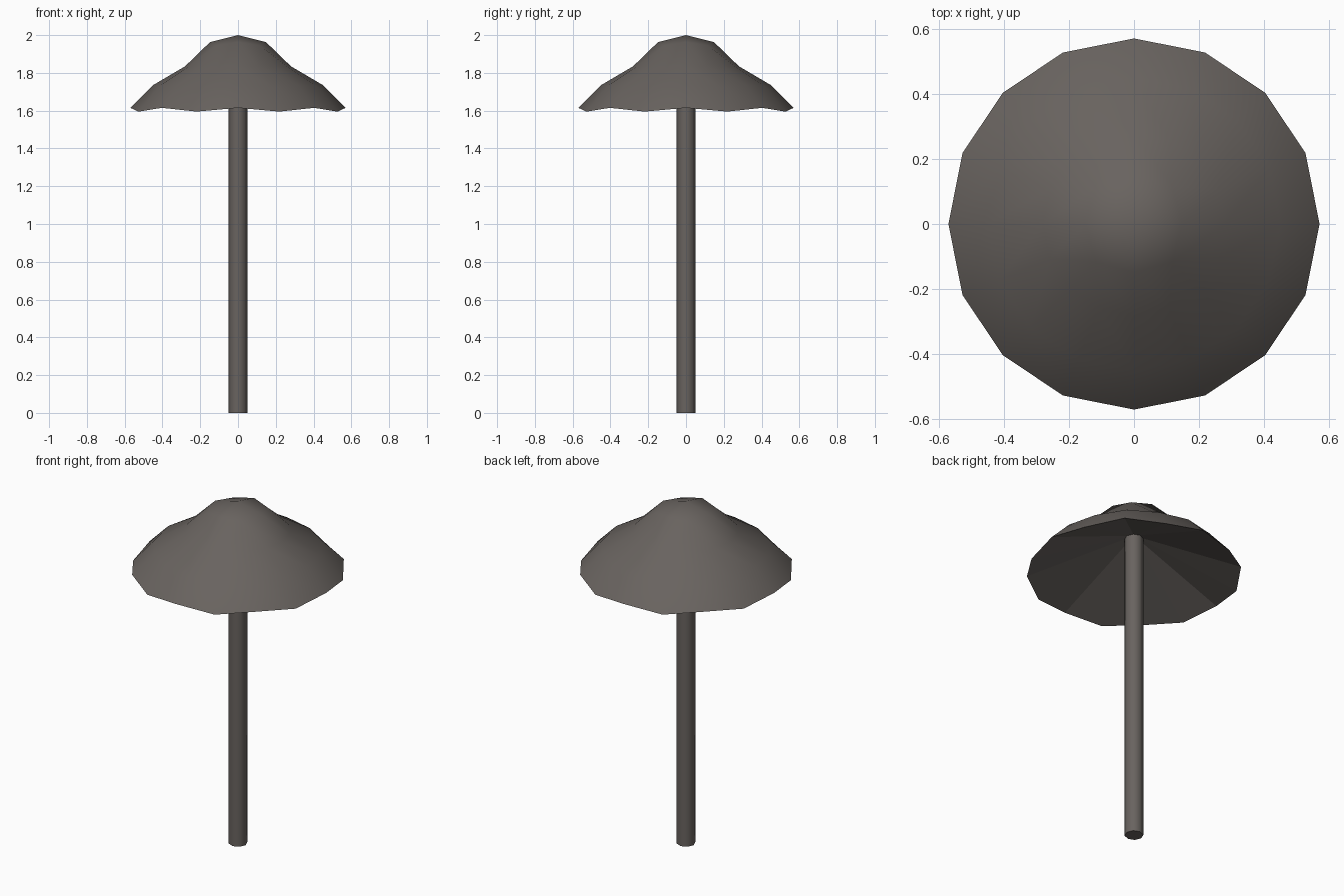
import bpy, bmesh, math

if "Cube" in bpy.data.objects:
    bpy.data.objects.remove(bpy.data.objects["Cube"])

mat = bpy.data.materials.new("warm grey")
mat.diffuse_color = (0.14, 0.125, 0.115, 1)
mat.use_nodes = True
mat.node_tree.nodes["Principled BSDF"].inputs["Base Color"].default_value = mat.diffuse_color


def finish(bm, name):
    bmesh.ops.recalc_face_normals(bm, faces=bm.faces)
    me = bpy.data.meshes.new(name)
    bm.to_mesh(me)
    bm.free()
    me.materials.append(mat)
    ob = bpy.data.objects.new(name, me)
    bpy.context.collection.objects.link(ob)
    return ob


# cap: 3x3 crown grid, then 16-sided rings down to a wavy rim
bm = bmesh.new()
N = 16


def ring(r, z, z_odd):
    return [bm.verts.new((r * math.cos(2 * math.pi * i / N), r * math.sin(2 * math.pi * i / N),
                          z_odd if i % 2 else z)) for i in range(N)]


centre = bm.verts.new((0, 0, 2.0))
inner = []
for i in range(8):
    r, z = (0.165, 1.945) if i % 2 else (0.148, 1.963)
    a = i * math.pi / 4
    inner.append(bm.verts.new((r * math.cos(a), r * math.sin(a), z)))
neck = ring(0.28, 1.835, 1.835)
mid = ring(0.45, 1.735, 1.73)
rim = ring(0.57, 1.615, 1.595)

for k in range(4):
    e, c, e2 = inner[2 * k], inner[2 * k + 1], inner[(2 * k + 2) % 8]
    bm.faces.new((centre, e, c, e2))
    n = [neck[(4 * k + j) % N] for j in range(5)]
    bm.faces.new((e, n[0], n[1], c))
    bm.faces.new((c, n[1], n[2], n[3]))
    bm.faces.new((c, n[3], n[4], e2))
for a, b in ((neck, mid), (mid, rim)):
    for i in range(N):
        j = (i + 1) % N
        bm.faces.new((a[i], b[i], b[j], a[j]))
for f in bm.faces:
    f.smooth = True

# hollow underside of the cap
under = bm.verts.new((0, 0, 1.835))
for i in range(N):
    bm.faces.new((under, rim[(i + 1) % N], rim[i]))
for e in bm.edges:
    if e.verts[0] in rim and e.verts[1] in rim:
        e.smooth = False
finish(bm, "mushroom_cap")

# stem
bm = bmesh.new()
bmesh.ops.create_cone(bm, cap_ends=True, segments=8, radius1=0.05, radius2=0.05, depth=1.86)
bmesh.ops.translate(bm, verts=bm.verts, vec=(0, 0, 0.93))
stem = finish(bm, "stem")
bpy.context.view_layer.objects.active = stem
stem.select_set(True)
bpy.ops.object.shade_smooth_by_angle(angle=math.radians(50))
